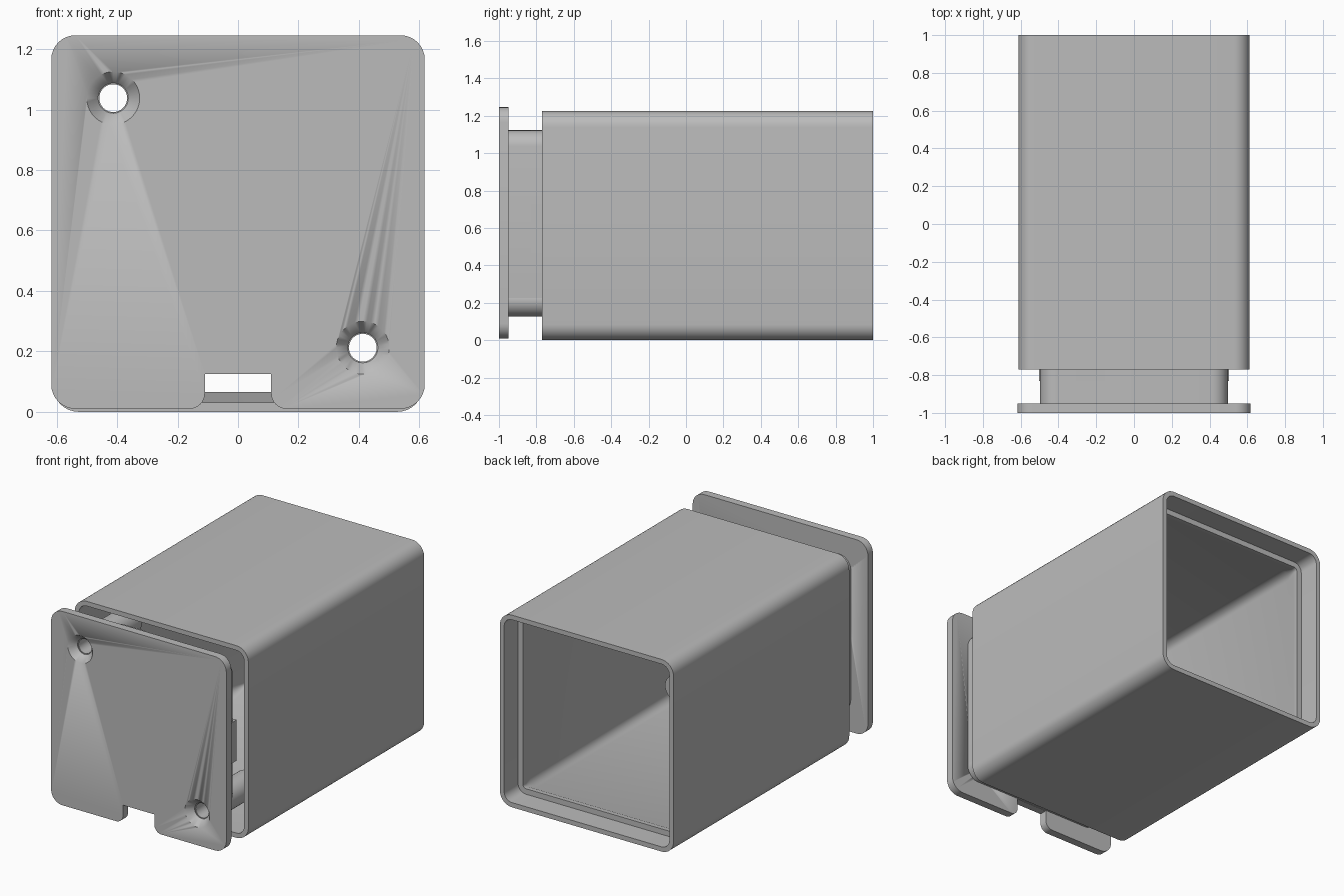
import bpy, bmesh
from math import sin, cos, pi

cube = bpy.data.objects.get("Cube")
if cube:
    bpy.data.objects.remove(cube, do_unlink=True)

grey = bpy.data.materials.new("plain grey")
grey.use_nodes = True
GREY = (0.5, 0.5, 0.5, 1)
grey.diffuse_color = GREY
grey.node_tree.nodes["Principled BSDF"].inputs["Base Color"].default_value = GREY


def arc(cx, cz, r, start, end, steps=8):
    return [(cx + r * cos(a), cz + r * sin(a))
            for a in (start + (end - start) * i / steps for i in range(steps + 1))]


def rounded(half, mid, r, inset=0):
    """Rounded square outline, centred at height mid."""
    c, r = half - r, max(r - inset, 0.012)
    c = half - inset - r
    corners = ((c, c), (-c, c), (-c, -c), (c, -c))
    return [p for i, (x, z) in enumerate(corners)
            for p in arc(x, mid + z, r, i * pi / 2, (i + 1) * pi / 2)]


def circle(x, z, r):
    return arc(x, z, r, 0, 2 * pi, 40)[:-1]


def finish(name, bm):
    bmesh.ops.recalc_face_normals(bm, faces=bm.faces)
    mesh = bpy.data.meshes.new(name)
    bm.to_mesh(mesh)
    bm.free()
    mesh.materials.append(grey)
    ob = bpy.data.objects.new(name, mesh)
    bpy.context.collection.objects.link(ob)
    bpy.ops.object.select_all(action='DESELECT')
    ob.select_set(True)
    bpy.context.view_layer.objects.active = ob
    bpy.ops.object.shade_smooth_by_angle(angle=pi / 6)
    return ob


def loft(name, sections, ring=False):
    """Join (outline, y) sections; ring closes the last to the first, else cap both."""
    bm = bmesh.new()
    loops = [[bm.verts.new((x, y, z)) for x, z in pts] for pts, y in sections]
    pairs = list(zip(loops, loops[1:]))
    if ring:
        pairs.append((loops[-1], loops[0]))
    else:
        bm.faces.new(loops[0])
        bm.faces.new(loops[-1])
    for a, b in pairs:
        for i in range(len(a)):
            j = (i + 1) % len(a)
            bm.faces.new((a[i], a[j], b[j], b[i]))
    return finish(name, bm)


def box(name, size, centre):
    bm = bmesh.new()
    bmesh.ops.create_cube(bm, size=1)
    for v in bm.verts:
        v.co = [c + p * s for c, p, s in zip(centre, v.co, size)]
    return finish(name, bm)


# Open sleeve with a recessed, chamfered lip near the back
steps = [(0, -0.77), (0, 1), (0.03, 1), (0.03, 0.86),
         (0.065, 0.86), (0.065, 0.83), (0.03, 0.74), (0.03, -0.77)]
loft("sleeve", [(rounded(0.6125, 0.6125, 0.085, i), y) for i, y in steps], ring=True)

# Front plate outline with a rounded notch in its lower edge
MID, HALF, R = 0.628, 0.618, 0.08
low, c, n, f = MID - HALF, HALF - R, 0.11, 0.05
outline = arc(c, MID + c, R, 0, pi / 2) + arc(-c, MID + c, R, pi / 2, pi)
outline += arc(-c, MID - c, R, pi, 1.5 * pi)
outline += arc(-n - f, low + f, f, -pi / 2, 0) + [(-n, 0.125), (n, 0.125)]
outline += arc(n + f, low + f, f, pi, 1.5 * pi) + arc(c, MID - c, R, 1.5 * pi, 2 * pi)
plate = loft("front_plate", [(outline, -1), (outline, -0.95)])

# Raised collar behind the plate
collar = [(0, -0.95), (0, -0.765), (0.035, -0.765), (0.035, -0.95)]
loft("collar", [(rounded(0.497, 0.625, 0.085, i), y) for i, y in collar], ring=True)

# Screw bosses and countersunk holes in opposite corners
for side, x, z in (("right", -0.413, 1.038), ("left", 0.413, 0.212)):
    boss = [(0.085, -0.95), (0.085, -0.5), (0.046, -0.5), (0.046, -0.95)]
    loft("screw_boss_" + side, [(circle(x, z, r), y) for r, y in boss], ring=True)
    cut = [(0.096, -1.01), (0.05, -0.955), (0.05, -0.9)]
    cutter = loft("hole_cutter_" + side, [(circle(x, z, r), y) for r, y in cut])
    cutter.hide_render = True
    cutter.hide_set(True)
    hole = plate.modifiers.new("hole_" + side, 'BOOLEAN')
    hole.operation = 'DIFFERENCE'
    hole.solver = 'EXACT'
    hole.object = cutter

# Clips reaching from the collar into the sleeve
for s, side in ((1, "left"), (-1, "right")):
    box("side_clip_" + side, (0.03, 0.1, 0.26), (s * 0.487, -0.78, 0.6))
box("top_clip", (0.16, 0.1, 0.03), (-0.23, -0.78, 1.11))
